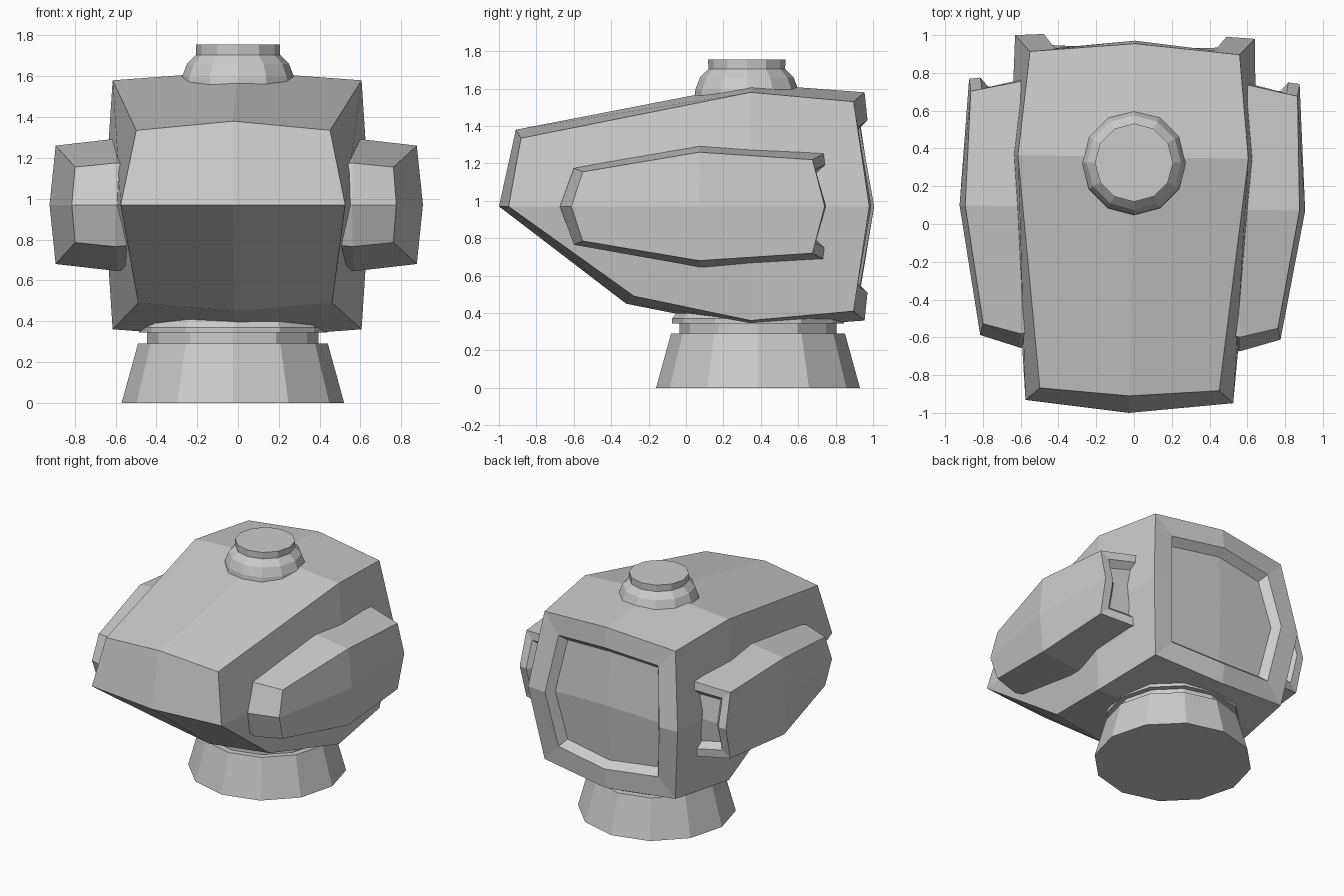
import bpy, bmesh, math
from mathutils import Matrix

if "Cube" in bpy.data.objects:
    bpy.data.objects.remove(bpy.data.objects["Cube"])

MID_Z = 0.97
TWIST = Matrix.Translation((-0.01, 0, 0)) @ Matrix.Rotation(math.radians(-0.9), 4, 'Z')


def finish(name, bm):
    bmesh.ops.recalc_face_normals(bm, faces=bm.faces)
    mesh = bpy.data.meshes.new(name)
    bm.to_mesh(mesh)
    bm.free()
    obj = bpy.data.objects.new(name, mesh)
    bpy.context.collection.objects.link(obj)
    return obj


def bulged_box(name, stations, front_y, back_y, rim, depth, cx=0.0, side=1, chin=None):
    """Box with two divisions per axis and a recessed back panel.
    Station: corner x, y, height / ridge y, height / side x, y."""
    bm = bmesh.new()
    v = {}
    for j, station in zip((-1, 0, 1), stations):
        for k in (-1, 0, 1):
            s = chin if (chin and j == -1 and k == -1) else station
            px, py, pz, ry, rz, sx, sy = s
            for i in (-1, 0, 1):
                if i and k:
                    co = (i * px, py, k * pz)
                elif k:
                    co = (0, ry, k * rz)
                elif i:
                    co = (i * sx, sy, 0)
                elif j:
                    co = (0, front_y if j < 0 else back_y, 0)
                else:
                    continue
                v[i, j, k] = bm.verts.new((side * (cx + co[0]), co[1], MID_Z + co[2]))
    back = []
    for axis in range(3):
        for sign in (-1, 1):
            for a in (-1, 0):
                for b in (-1, 0):
                    keys = []
                    for da, db in ((0, 0), (1, 0), (1, 1), (0, 1)):
                        key = [a + da, b + db]
                        key.insert(axis, sign)
                        keys.append(v[tuple(key)])
                    f = bm.faces.new(keys)
                    if axis == 1 and sign == 1:
                        back.append(f)
    bmesh.ops.recalc_face_normals(bm, faces=bm.faces)
    # raised rim, then sunken panel
    bmesh.ops.inset_region(bm, faces=back, thickness=rim, use_even_offset=True)
    bmesh.ops.inset_region(bm, faces=back, thickness=depth * 0.7, depth=-depth,
                           use_even_offset=True)
    bm.transform(TWIST)
    return finish(name, bm)


def lathe(name, profile, cx, cy, sides=12):
    bm = bmesh.new()
    rings = []
    for r, z in profile:
        rings.append([bm.verts.new((cx + r * math.cos(2 * math.pi * n / sides),
                                    cy + r * math.sin(2 * math.pi * n / sides), z))
                      for n in range(sides)])
    for lo, hi in zip(rings, rings[1:]):
        for n in range(sides):
            m = (n + 1) % sides
            bm.faces.new((lo[n], lo[m], hi[m], hi[n]))
    bm.faces.new(rings[0])
    bm.faces.new(rings[-1])
    return finish(name, bm)


# main head shell
bulged_box("head_shell",
           [(0.475, -0.875, 0.365, -0.91, 0.41, 0.55, -0.94),
            (0.61, 0.355, 0.61, 0.355, 0.655, 0.65, 0.355),
            (0.555, 0.905, 0.56, 0.955, 0.61, 0.635, 0.99)],
           front_y=-1.0, back_y=0.985, rim=0.15, depth=0.06,
           chin=(0.475, -0.27, 0.48, -0.32, 0.52, 0.55, -0.94))

# side pods
for label, side in (("left", -1), ("right", 1)):
    bulged_box(label + "_side_pod",
               [(0.20, -0.54, 0.185, -0.59, 0.205, 0.215, -0.60),
                (0.305, 0.085, 0.29, 0.085, 0.325, 0.335, 0.085),
                (0.285, 0.69, 0.25, 0.75, 0.285, 0.295, 0.755)],
               front_y=-0.665, back_y=0.76, rim=0.06, depth=0.05,
               cx=0.58, side=side)

# flared neck base
lathe("neck_base", [(0.545, 0), (0.465, 0.29), (0.42, 0.29), (0.42, 0.345),
                    (0.46, 0.345), (0.46, 0.37), (0.42, 0.42)], -0.025, 0.385)

# top cap
lathe("top_cap", [(0.28, 1.54), (0.275, 1.595), (0.25, 1.66), (0.205, 1.705),
                  (0.207, 1.755)], 0.0, 0.325)
